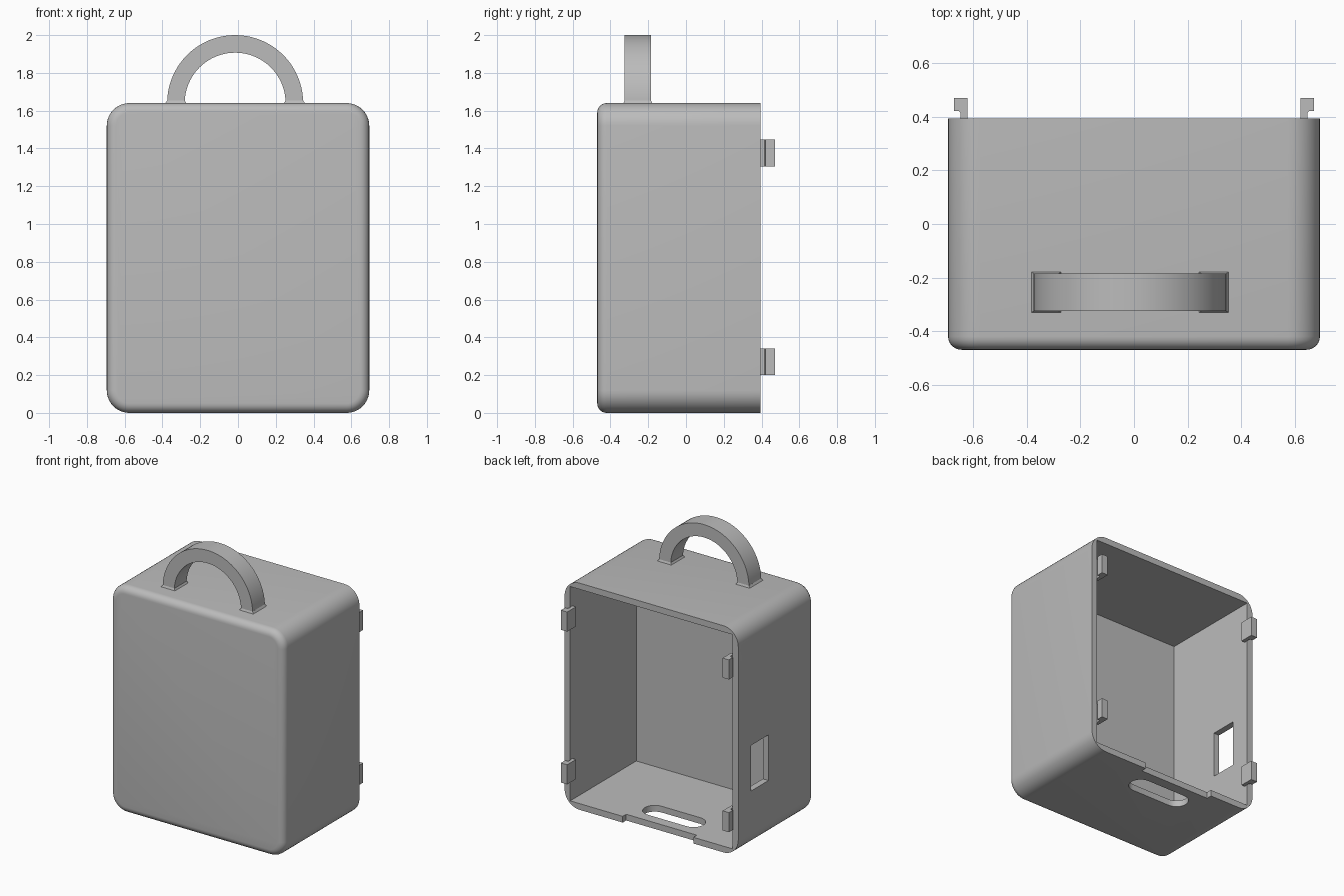
import bpy, bmesh, math
from mathutils import Vector

cube = bpy.data.objects.get("Cube")
if cube:
    bpy.data.objects.remove(cube, do_unlink=True)

grey = bpy.data.materials.new("plain_grey")
grey.use_nodes = True
grey.diffuse_color = (0.5, 0.5, 0.5, 1)
grey.node_tree.nodes["Principled BSDF"].inputs["Base Color"].default_value = (0.5, 0.5, 0.5, 1)


def make(name, bm):
    bmesh.ops.recalc_face_normals(bm, faces=bm.faces)
    mesh = bpy.data.meshes.new(name)
    bm.to_mesh(mesh)
    bm.free()
    mesh.materials.append(grey)
    ob = bpy.data.objects.new(name, mesh)
    bpy.context.collection.objects.link(ob)
    return ob


def activate(ob):
    bpy.ops.object.select_all(action='DESELECT')
    ob.select_set(True)
    bpy.context.view_layer.objects.active = ob


def smooth(ob):
    activate(ob)
    bpy.ops.object.shade_smooth_by_angle(angle=math.radians(30))


def box_bm(lo, hi):
    bm = bmesh.new()
    bmesh.ops.create_cube(bm, size=1)
    for v in bm.verts:
        v.co = Vector(((a if c < 0 else b) for c, a, b in zip(v.co, lo, hi)))
    return bm


def extrude_outline(points, direction):
    """Close a planar outline and extrude it into a solid."""
    bm = bmesh.new()
    face = bm.faces.new([bm.verts.new(p) for p in points])
    new = bmesh.ops.extrude_face_region(bm, geom=[face])["geom"]
    bmesh.ops.translate(bm, vec=direction,
                        verts=[g for g in new if isinstance(g, bmesh.types.BMVert)])
    return bm


def arc(cx, cy, r, start, end, n):
    steps = [math.radians(start + (end - start) * i / n) for i in range(n + 1)]
    return [(cx + r * math.cos(a), cy + r * math.sin(a)) for a in steps]


def cut(target, cutter):
    cutter.hide_render = True
    mod = target.modifiers.new("cut", 'BOOLEAN')
    mod.operation = 'DIFFERENCE'
    mod.solver = 'EXACT'
    mod.object = cutter
    activate(target)
    bpy.ops.object.modifier_apply(modifier=mod.name)
    bpy.data.objects.remove(cutter, do_unlink=True)


# Case: rounded block with softened front edge
W, FRONT, BACK, H = 0.695, -0.47, 0.395, 1.64
bm = box_bm((-W, FRONT, 0), (W, BACK, H))
long_edges = [e for e in bm.edges if abs(e.verts[0].co.y - e.verts[1].co.y) > 0.1]
bmesh.ops.bevel(bm, geom=long_edges, offset=0.12, segments=10, profile=0.5, affect='EDGES')
rim = [e for e in bm.edges if all(v.co.y < FRONT + 0.001 for v in e.verts)]
bmesh.ops.bevel(bm, geom=rim, offset=0.05, segments=6, profile=0.5, affect='EDGES')
case = make("case_shell", bm)

# Hollow interior, side window and rear notch in the floor
T = 0.045
cut(case, make("interior_cutter", box_bm((T - W, -0.36, T), (W - T, 0.6, H - T))))
cut(case, make("window_cutter", box_bm((-0.8, 0.05, 0.42), (-0.6, 0.25, 0.75))))
cut(case, make("notch_cutter", box_bm((-0.335, BACK - 0.04, -0.1), (0.23, 0.5, 0.1))))

# Rounded slot in the floor
slot = arc(0.11, 0.2, 0.08, -90, 90, 12) + arc(-0.2, 0.2, 0.08, 90, 270, 12)
cut(case, make("slot_cutter", extrude_outline([(x, y, -0.1) for x, y in slot], (0, 0, 0.2))))
smooth(case)

# Arched carry handle
CX, Y0, Y1 = -0.015, -0.325, -0.185
R_OUT, R_IN = 0.36, 0.267
outline = [(CX + R_OUT, H - 0.01)] + arc(CX, H, R_OUT, 0, 180, 40) + [(CX - R_OUT, H - 0.01)]
outline += [(CX - R_IN, H - 0.01)] + arc(CX, H, R_IN, 180, 0, 40) + [(CX + R_IN, H - 0.01)]
handle = make("carry_handle", extrude_outline([(x, Y0, z) for x, z in outline], (0, Y1 - Y0, 0)))
smooth(handle)

for side, s in (("left", 1), ("right", -1)):
    # Small flared foot under each end of the handle
    xs = sorted((CX + s * R_IN, CX + s * R_OUT))
    bm = box_bm((xs[0], Y0, H - 0.005), (xs[1], Y1, H + 0.014))
    mid = Vector((sum(xs) / 2, (Y0 + Y1) / 2, 0))
    for v in bm.verts:
        if v.co.z < H:
            v.co.x += math.copysign(0.012, v.co.x - mid.x)
            v.co.y += math.copysign(0.008, v.co.y - mid.y)
    make(f"handle_foot_{side}", bm)

    # Hooked clips on the back rim, turned outwards
    hook = [(0.622, 0.37), (0.622, 0.47), (0.672, 0.47), (0.672, 0.422),
            (0.655, 0.422), (0.648, 0.415), (0.648, BACK), (0.652, 0.37)]
    for level, z in (("lower", 0.2), ("upper", 1.305)):
        make(f"{level}_clip_{side}",
             extrude_outline([(s * x, y, z) for x, y in hook], (0, 0, 0.142)))
